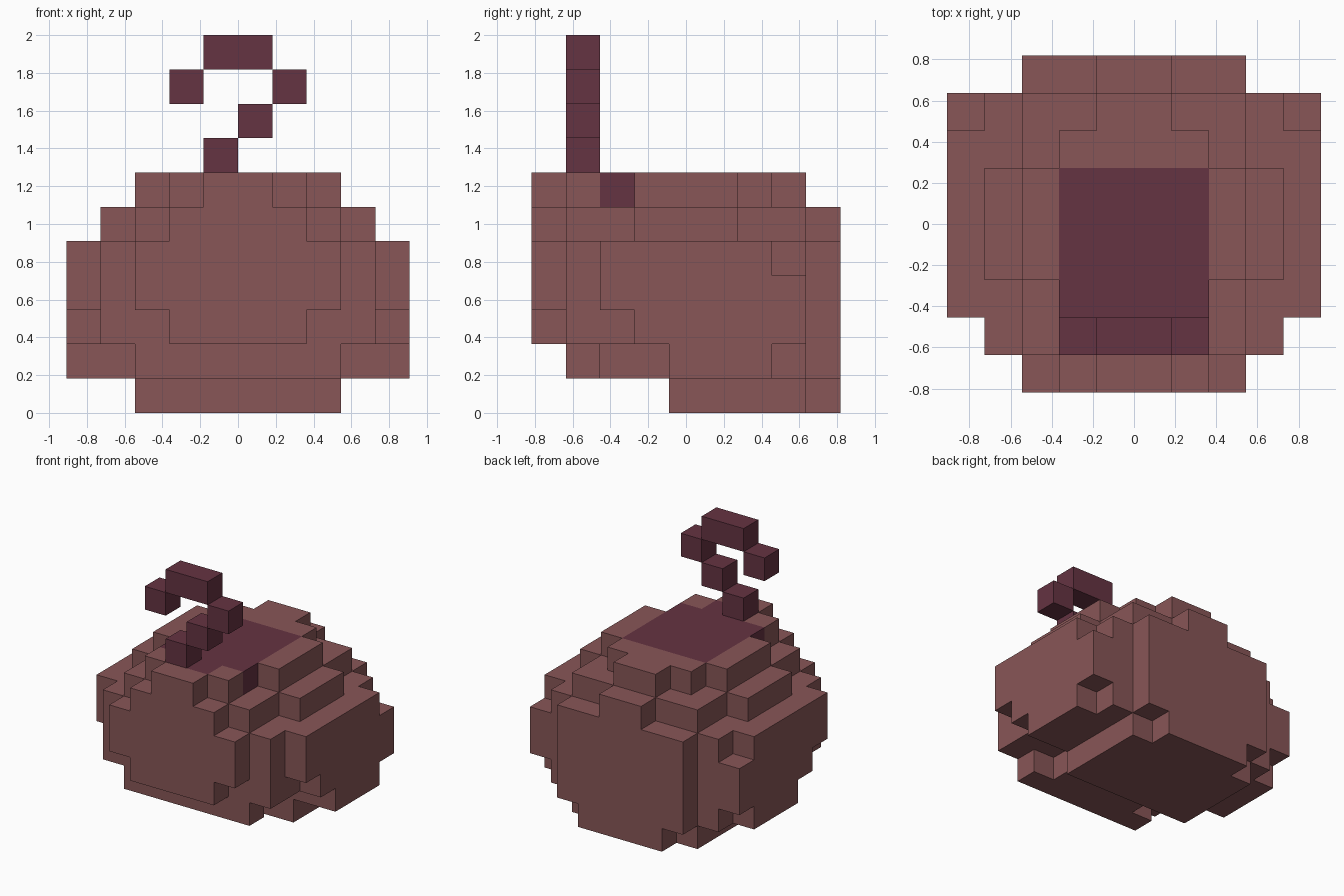
import bpy
import bmesh

if "Cube" in bpy.data.objects:
    bpy.data.objects.remove(bpy.data.objects["Cube"], do_unlink=True)

V = 2 / 11  # edge length of one block


def material(name, colour):
    m = bpy.data.materials.new(name)
    m.use_nodes = True
    m.diffuse_color = colour
    m.node_tree.nodes["Principled BSDF"].inputs["Base Color"].default_value = colour
    return m


crust_brown = material("crust brown", (0.246, 0.093, 0.095, 1))
dark_plum = material("dark plum", (0.130, 0.033, 0.054, 1))

# The six sides of a block: direction and corner offsets
SIDES = [
    ((1, 0, 0), [(1, 0, 0), (1, 1, 0), (1, 1, 1), (1, 0, 1)]),
    ((-1, 0, 0), [(0, 0, 0), (0, 0, 1), (0, 1, 1), (0, 1, 0)]),
    ((0, 1, 0), [(0, 1, 0), (0, 1, 1), (1, 1, 1), (1, 1, 0)]),
    ((0, -1, 0), [(0, 0, 0), (1, 0, 0), (1, 0, 1), (0, 0, 1)]),
    ((0, 0, 1), [(0, 0, 1), (1, 0, 1), (1, 1, 1), (0, 1, 1)]),
    ((0, 0, -1), [(0, 0, 0), (0, 1, 0), (1, 1, 0), (1, 0, 0)]),
]


def build_blocks(name, cells, solid, mat):
    """Skin a set of blocks, leaving out sides that touch another solid block."""
    bm = bmesh.new()
    verts = {}
    for x, y, z in sorted(cells):
        for (dx, dy, dz), corners in SIDES:
            if (x + dx, y + dy, z + dz) in solid:
                continue
            ring = []
            for cx, cy, cz in corners:
                key = (x + cx, y + cy, z + cz)
                if key not in verts:
                    verts[key] = bm.verts.new((key[0] * V, (key[1] - 4.5) * V, key[2] * V))
                ring.append(verts[key])
            bm.faces.new(ring)
    mesh = bpy.data.meshes.new(name)
    bm.to_mesh(mesh)
    bm.free()
    mesh.materials.append(mat)
    obj = bpy.data.objects.new(name, mesh)
    bpy.context.collection.objects.link(obj)
    return obj


def mirrored_layer(half_widths, z):
    """Blocks of one layer, from the half width of each row, front to back."""
    return {(x, y, z) for y, w in enumerate(half_widths) for x in range(-w, w)}


# Rounded body, layers from the ground up
LAYERS = [
    (0, 0, 0, 0, 3, 3, 3, 3, 2),
    (0, 3, 2, 2, 5, 5, 5, 4, 3),
    (2, 4, 4, 5, 5, 5, 5, 5, 3),
    (3, 4, 5, 5, 5, 5, 5, 5, 3),
    (3, 4, 5, 5, 5, 5, 5, 4, 3),
    (2, 3, 3, 4, 4, 4, 3, 3, 1),
    (1, 2, 2, 3, 3, 3, 2, 1, 0),
]
solid = set()
for z, half_widths in enumerate(LAYERS):
    solid |= mirrored_layer(half_widths, z)

# Dark filling set flush into the top layer
filling = mirrored_layer((0, 1, 2, 2, 2, 2, 0, 0, 0), 6)
build_blocks("body", solid - filling, solid, crust_brown)
build_blocks("filling", filling, solid, dark_plum)

# Curl of steam rising from the front of the filling: name, block columns, layer
CURL = [
    ("steam_base", (-1,), 7),
    ("steam_lower", (0,), 8),
    ("steam_side_left", (1,), 9),
    ("steam_side_right", (-2,), 9),
    ("steam_top", (-1, 0), 10),
]
for name, columns, z in CURL:
    cells = {(x, 1, z) for x in columns}
    build_blocks(name, cells, cells, dark_plum)
